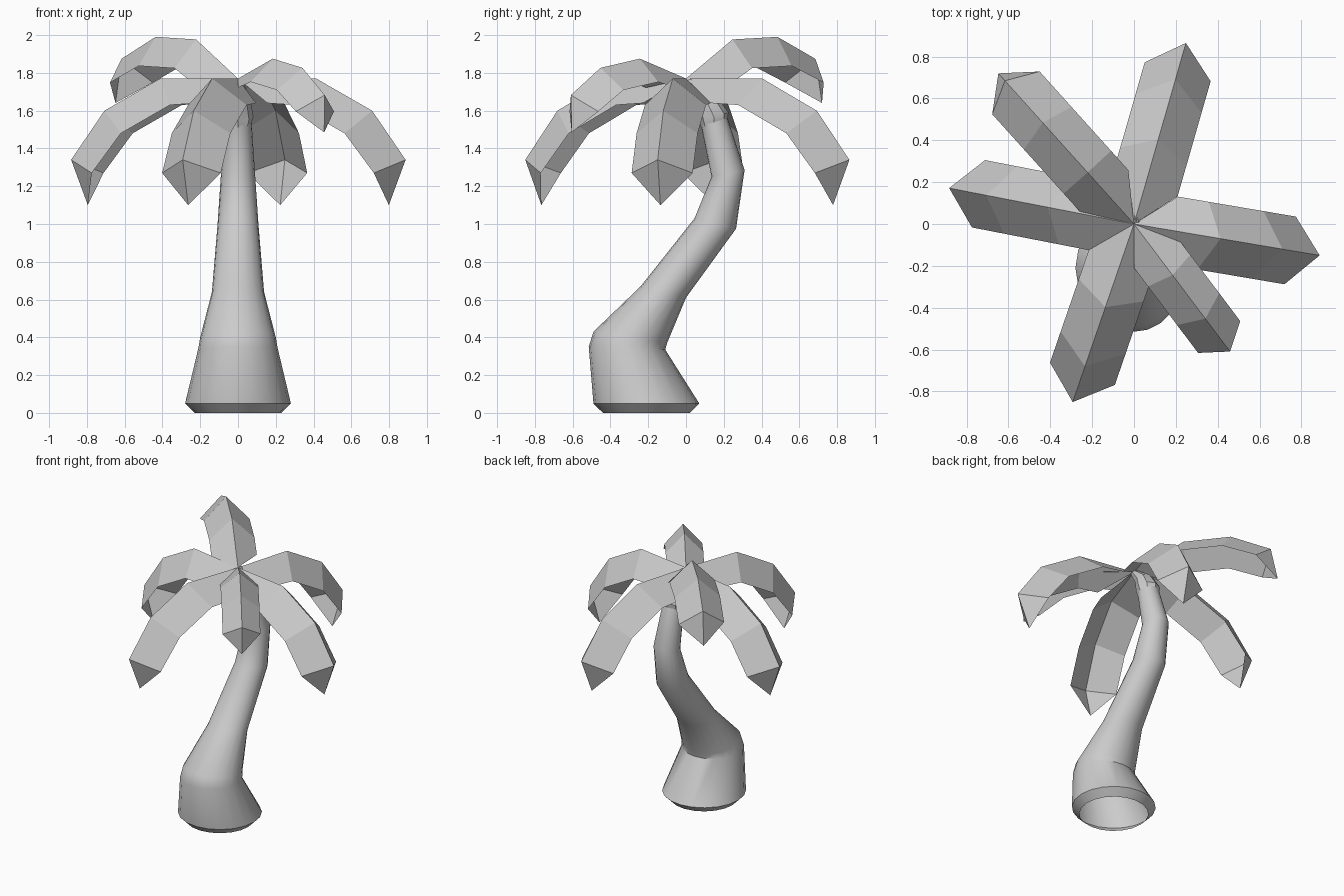
import bpy, bmesh
from math import sin, cos, pi, radians
from mathutils import Vector, Matrix

if "Cube" in bpy.data.objects:
    bpy.data.objects.remove(bpy.data.objects["Cube"])


def make_object(name, bm):
    mesh = bpy.data.meshes.new(name)
    bm.to_mesh(mesh)
    bm.free()
    obj = bpy.data.objects.new(name, mesh)
    bpy.context.collection.objects.link(obj)
    return obj


def lofted(name, rings, sides=20, cap=False):
    """Tube through tilted rings: (y, z of front edge, y, z of back edge, half width in x)."""
    bm = bmesh.new()
    loops = []
    for y0, z0, y1, z1, rx in rings:
        loop = []
        for i in range(sides):
            a = 2 * pi * i / sides
            t = (1 + sin(a)) / 2
            loop.append(bm.verts.new((rx * cos(a), y0 + (y1 - y0) * t, z0 + (z1 - z0) * t)))
        loops.append(loop)
    for low, high in zip(loops, loops[1:]):
        for i in range(sides):
            j = (i + 1) % sides
            bm.faces.new((low[i], low[j], high[j], high[i]))
    if cap:
        bm.faces.new(loops[-1])
    obj = make_object(name, bm)
    bpy.context.view_layer.objects.active = obj
    obj.select_set(True)
    bpy.ops.object.shade_smooth_by_angle(angle=radians(35))
    obj.select_set(False)
    return obj


# Curved, tapering trunk, open at the bottom
lofted("trunk", [
    (-0.44, 0.0, 0.02, 0.0, 0.23),
    (-0.49, 0.05, 0.07, 0.05, 0.28),
    (-0.515, 0.35, -0.11, 0.335, 0.21),
    (-0.49, 0.43, -0.10, 0.37, 0.20),
    (-0.24, 0.67, 0.0, 0.61, 0.138),
    (0.045, 1.03, 0.265, 0.975, 0.108),
    (0.135, 1.25, 0.31, 1.285, 0.09),
    (0.08, 1.52, 0.22, 1.56, 0.072),
])

# Small flared crown knob that joins the trunk to the leaves
lofted("crown_knob", [
    (0.08, 1.51, 0.22, 1.55, 0.07),
    (0.07, 1.545, 0.225, 1.59, 0.082),
    (0.05, 1.64, 0.16, 1.68, 0.065),
    (-0.02, 1.75, 0.03, 1.77, 0.025),
], sides=8, cap=True)

# Leaf: ridge and edge points as (distance, height) below the crown point
RIDGE = [(0, 0), (0.42, 0), (0.72, -0.17), (0.90, -0.43), (0.81, -0.67)]
EDGE = [(0.185, -0.13), (0.335, -0.14), (0.60, -0.29), (0.757, -0.50)]
HALF_WIDTH = 0.164


def leaf(name, turn, lift=0, scale=1):
    bm = bmesh.new()
    ridge = [bm.verts.new((d, 0, h)) for d, h in RIDGE]
    for side in (1, -1):
        edge = [bm.verts.new((d, side * HALF_WIDTH, h)) for d, h in EDGE]
        faces = [(ridge[i], ridge[i + 1], edge[i + 1], edge[i]) for i in range(3)]
        faces.append((ridge[3], ridge[4], edge[3]))
        for f in faces:
            bm.faces.new(f if side == 1 else f[::-1])
    m = (Matrix.Translation((0, 0, 1.77)) @ Matrix.Rotation(radians(turn), 4, 'Z')
         @ Matrix.Rotation(radians(-lift), 4, 'Y') @ Matrix.Scale(scale, 4))
    bm.transform(m)
    return make_object(name, bm)


# Four drooping leaves and two raised ones
for n, turn in enumerate((-9.6, 74, 169, 251)):
    leaf(f"drooping_leaf_{n + 1}", turn)
leaf("raised_leaf_back", 132, 32, 0.93)
leaf("raised_leaf_front", -53, 19, 0.77)
